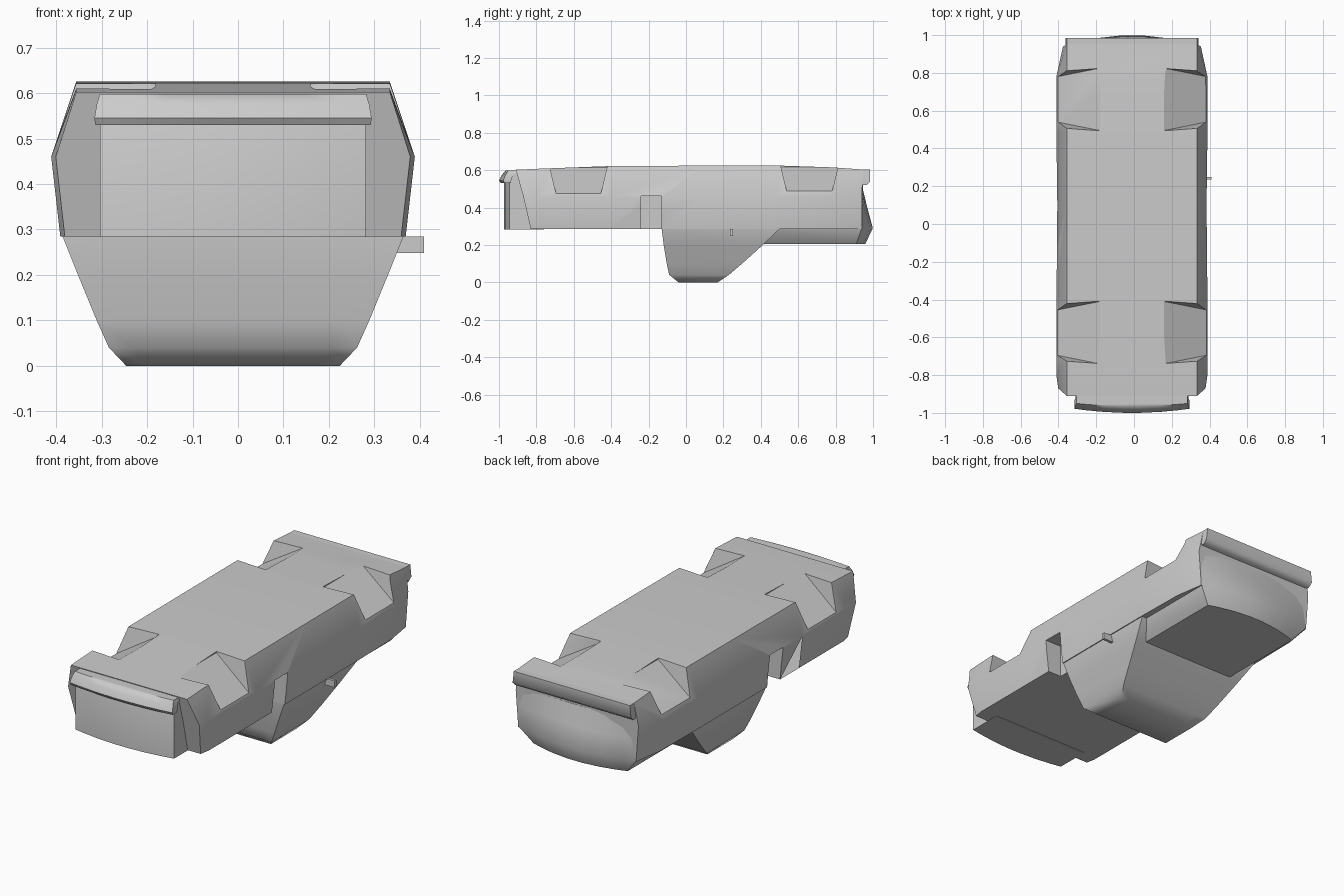
import bpy, bmesh, math

if "Cube" in bpy.data.objects:
    bpy.data.objects.remove(bpy.data.objects["Cube"])

CX = -0.011  # centre line of the body

grey = bpy.data.materials.new("plain grey")
grey.use_nodes = True
colour = (0.6, 0.6, 0.6, 1)
grey.diffuse_color = colour
grey.node_tree.nodes["Principled BSDF"].inputs["Base Color"].default_value = colour


def loft(name, halves, angle=50):
    """Skin mirrored half outlines into one closed solid."""
    bm = bmesh.new()
    rings = []
    for half in halves:
        full = half + [(-x, y, z) for x, y, z in reversed(half)]
        rings.append([bm.verts.new((x + CX, y, z)) for x, y, z in full])
    n = len(rings[0])
    for a, b in zip(rings, rings[1:]):
        for i in range(n):
            j = (i + 1) % n
            bm.faces.new((a[i], a[j], b[j], b[i]))
    bm.faces.new(rings[0])
    bm.faces.new(rings[-1])
    bmesh.ops.recalc_face_normals(bm, faces=bm.faces)
    mesh = bpy.data.meshes.new(name)
    bm.to_mesh(mesh)
    bm.free()
    mesh.materials.append(grey)
    obj = bpy.data.objects.new(name, mesh)
    bpy.context.collection.objects.link(obj)
    shade(obj, angle)
    return obj


def shade(obj, angle):
    bpy.ops.object.select_all(action="DESELECT")
    obj.select_set(True)
    bpy.context.view_layer.objects.active = obj
    bpy.ops.object.shade_smooth_by_angle(angle=math.radians(angle))


def plan(z, hw, front, back, bow_front=0.0, bow_back=0.0):
    """Half plan outline at one height, with bowed ends."""
    steps = (0.15, 0.5, 0.8, 1)
    ends = [(hw * t, front + bow_front * t * t, z) for t in steps]
    return ends + [(hw * t, back - bow_back * t * t, z) for t in reversed(steps)]


def hull(name, points):
    """Convex cutter."""
    bm = bmesh.new()
    for p in points:
        bm.verts.new((p[0] + CX, p[1], p[2]))
    bmesh.ops.convex_hull(bm, input=bm.verts)
    bmesh.ops.recalc_face_normals(bm, faces=bm.faces)
    mesh = bpy.data.meshes.new(name)
    bm.to_mesh(mesh)
    bm.free()
    mesh.materials.append(grey)
    obj = bpy.data.objects.new(name, mesh)
    bpy.context.collection.objects.link(obj)
    obj.hide_render = True
    return obj


def cut(obj, cutter):
    mod = obj.modifiers.new("cut", "BOOLEAN")
    mod.operation = "DIFFERENCE"
    mod.solver = "EXACT"
    mod.object = cutter
    bpy.context.view_layer.objects.active = obj
    bpy.ops.object.modifier_apply(modifier=mod.name)
    bpy.data.objects.remove(cutter)


# Body shell, lofted from front to back
def section(y, z, mid=0.40, low=0.38):
    return [(0.345, y, z), (mid, y, 0.46), (low, y, 0.285)]


body = loft("body_shell", [
    [(0.345, -0.91, 0.602), (0.39, -0.87, 0.46), (0.37, -0.83, 0.285)],
    [(0.345, -0.80, 0.607), (0.40, -0.80, 0.46), (0.38, -0.78, 0.285)],
    section(-0.40, 0.622),
    section(0.10, 0.624, 0.395),
    section(0.48, 0.625),
    section(0.78, 0.615, 0.40, 0.375),
    [(0.345, 0.95, 0.603), (0.365, 0.94, 0.48), (0.35, 0.94, 0.285)],
])

# Wheel arches and the gaps behind the front wings
for side in (-1, 1):
    for y0, y1, top, low in ((-0.74, -0.41, 0.615, 0.46), (0.495, 0.825, 0.618, 0.47)):
        wedge = [(side * 0.17, y, top) for y in (y0, y1)]
        wedge += [(side * 0.42, y, low) for y in (y0 + 0.05, y1 - 0.05)]
        wedge += [(side * x, y, 0.70) for x in (0.17, 0.42) for y in (y0, y1)]
        cut(body, hull("arch_cutter", wedge))
    cut(body, hull("gap_cutter", [(side * x, y, z) for x in (0.30, 0.45)
                                  for y in (-0.24, -0.13) for z in (0.25, 0.462)]))
shade(body, 40)

# Cabin with the windscreen at the front and a sloping rear window
loft("cabin", [
    plan(0.46, 0.392, -0.13, 0.55),
    plan(0.285, 0.375, -0.13, 0.50),
    plan(0.19, 0.337, -0.118, 0.40),
    plan(0.10, 0.30, -0.103, 0.30),
    plan(0.04, 0.273, -0.09, 0.23),
    plan(0.0, 0.235, -0.04, 0.17),
])

# Tail with a bowed rear face
loft("tail", [
    plan(0.50, 0.34, 0.50, 0.945, 0, 0.01),
    plan(0.40, 0.35, 0.35, 0.97, 0, 0.03),
    plan(0.29, 0.35, 0.30, 1.0, 0, 0.06),
    plan(0.205, 0.28, 0.30, 0.96, 0, 0.05),
])

# Lip across the back
loft("rear_lip", [
    plan(0.603, 0.345, 0.90, 0.985),
    plan(0.54, 0.352, 0.90, 0.985),
    plan(0.52, 0.35, 0.90, 0.965),
])

# Bowed nose panel and the lip across it
loft("nose_panel", [
    plan(0.59, 0.293, -0.955, -0.80, 0.03),
    plan(0.53, 0.293, -0.975, -0.76, 0.03),
    plan(0.283, 0.293, -0.975, -0.76, 0.03),
])
loft("front_lip", [
    plan(0.598, 0.293, -0.965, -0.85, 0.015),
    plan(0.575, 0.30, -0.985, -0.94, 0.02, -0.015),
    plan(0.545, 0.305, -1.0, -0.95, 0.022, -0.015),
    plan(0.53, 0.303, -0.99, -0.95, 0.02, -0.015),
])

# Single side mirror
mirror = hull("side_mirror", [(x, y, z) for x, y in ((0.36, 0.235), (0.42, 0.235), (0.42, 0.25), (0.36, 0.25))
                              for z in (0.248, 0.284)])
mirror.hide_render = False
